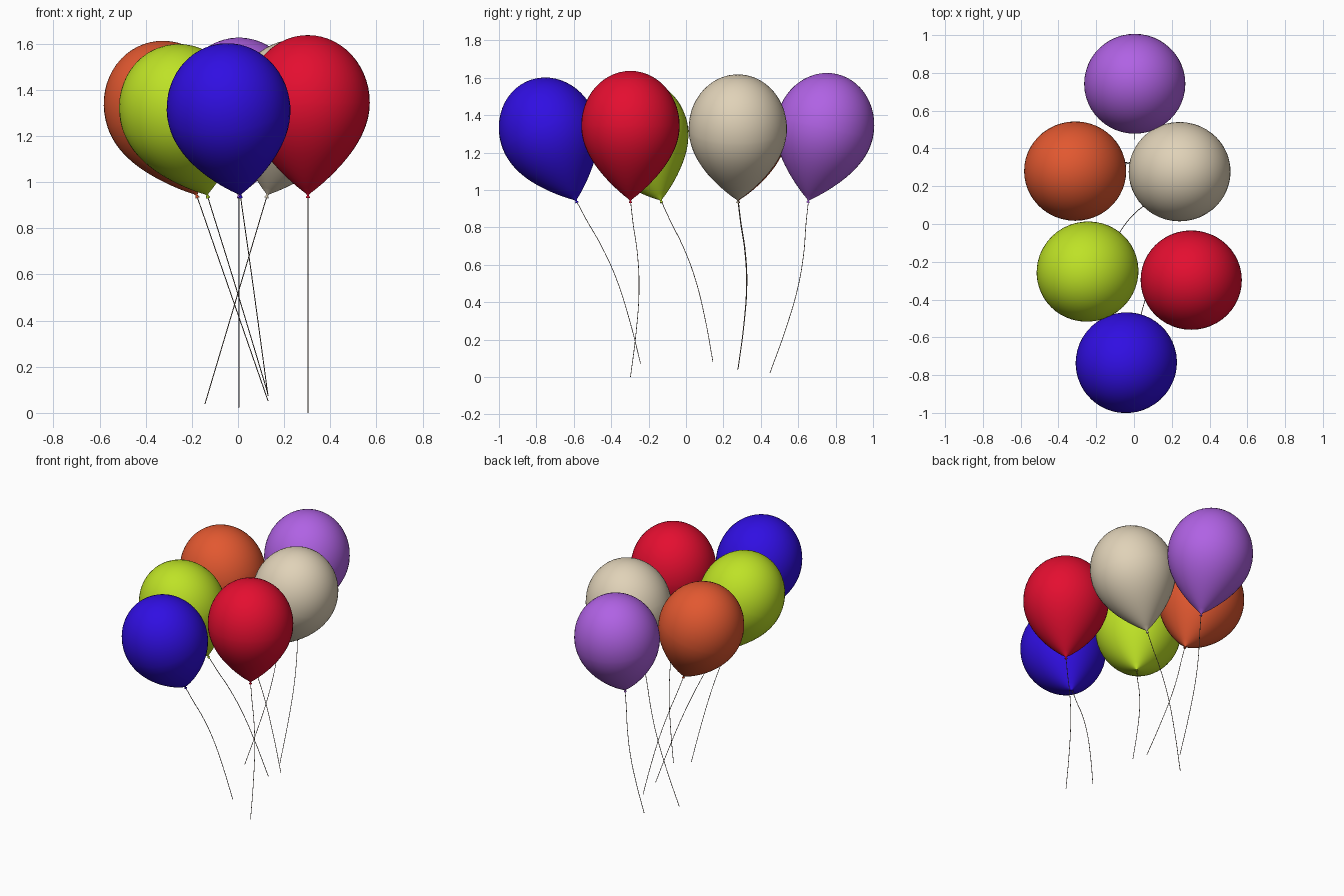
import bpy, bmesh, math
from mathutils import Vector

if "Cube" in bpy.data.objects:
    bpy.data.objects.remove(bpy.data.objects["Cube"])

KNOT_Z = 0.945     # height of every knot
RX, RY = 0.268, 0.263   # body radii
BELLY, TOP = 0.40, 0.692  # heights of widest ring and crown above the knot


def material(name, srgb):
    m = bpy.data.materials.new(name)
    lin = [((c / 255 + 0.055) / 1.055) ** 2.4 for c in srgb]
    m.diffuse_color = (*lin, 1)
    m.use_nodes = True
    m.node_tree.nodes["Principled BSDF"].inputs["Base Color"].default_value = m.diffuse_color
    return m


def profile():
    """(relative radius, height) pairs from the knot flare up to the crown."""
    pts = [(0.03, -0.014), (0.034, -0.011), (0.014, -0.002)]
    n = 18
    for i in range(n):                       # tapering lower half
        u = (i + 0.25) / n
        pts.append((math.sin(math.pi / 2 * u ** 0.9), BELLY * u))
    for i in range(14):                      # round upper half
        a = math.pi / 2 * i / 14
        pts.append((math.cos(a), BELLY + (TOP - BELLY) * math.sin(a)))
    return pts


def balloon(name, mat, place, rot):
    bm = bmesh.new()
    seg = 48
    rings = []
    for r, h in profile():
        rings.append([bm.verts.new((RX * r * math.cos(2 * math.pi * k / seg),
                                    RY * r * math.sin(2 * math.pi * k / seg), h))
                      for k in range(seg)])
    for a, b in zip(rings, rings[1:]):
        for k in range(seg):
            j = (k + 1) % seg
            bm.faces.new((a[k], a[j], b[j], b[k]))
    crown = bm.verts.new((0, 0, TOP))
    for k in range(seg):
        bm.faces.new((rings[-1][k], rings[-1][(k + 1) % seg], crown))
    bm.faces.new(rings[0][::-1])
    for f in bm.faces:
        f.smooth = len(f.verts) < 5
    me = bpy.data.meshes.new(name)
    bm.to_mesh(me)
    bm.free()
    me.materials.append(mat)
    ob = bpy.data.objects.new(name, me)
    bpy.context.collection.objects.link(ob)
    ob.location = place
    ob.rotation_euler = rot


def string(name, mat, place, rot):
    cu = bpy.data.curves.new(name, 'CURVE')
    cu.dimensions = '3D'
    cu.bevel_depth = 0.002
    cu.bevel_resolution = 1
    cu.resolution_u = 6
    cu.use_fill_caps = True
    # gentle bow toward +y on the way down
    path = [(0, 0), (0.13, 0.014), (0.3, 0.037), (0.5, 0.046), (0.75, 0.03), (1, 0)]
    sp = cu.splines.new('BEZIER')
    sp.bezier_points.add(len(path) - 1)
    for p, (t, y) in zip(sp.bezier_points, path):
        p.co = (0, y, -KNOT_Z * t)
        p.handle_left_type = p.handle_right_type = 'AUTO'
    cu.materials.append(mat)
    ob = bpy.data.objects.new(name, cu)
    bpy.context.collection.objects.link(ob)
    ob.location = place
    ob.rotation_euler = rot


string_mat = material("string brown", (112, 98, 86))

# name, colour, knot x/y, horizontal lean of the string end relative to the knot
BALLOONS = [
    ("red", (228, 14, 48), (0.303, -0.297), (0, 0)),
    ("blue", (48, 14, 226), (0.01, -0.588), (0.12, 0.345)),
    ("green", (190, 226, 38), (-0.134, -0.134), (0.264, 0.278)),
    ("cream", (224, 210, 184), (0.127, 0.277), (-0.27, 0)),
    ("orange", (226, 88, 48), (-0.18, 0.28), (0.31, 0)),
    ("purple", (176, 98, 228), (0.004, 0.655), (0, -0.206)),
]

for name, rgb, knot, lean in BALLOONS:
    up = Vector((-lean[0] / KNOT_Z, -lean[1] / KNOT_Z, 0))
    up.z = math.sqrt(1 - up.length_squared)
    rot = Vector((0, 0, 1)).rotation_difference(up).to_euler()
    place = (*knot, KNOT_Z)
    balloon(name + "_balloon", material(name, rgb), place, rot)
    string(name + "_string", string_mat, place, rot)
